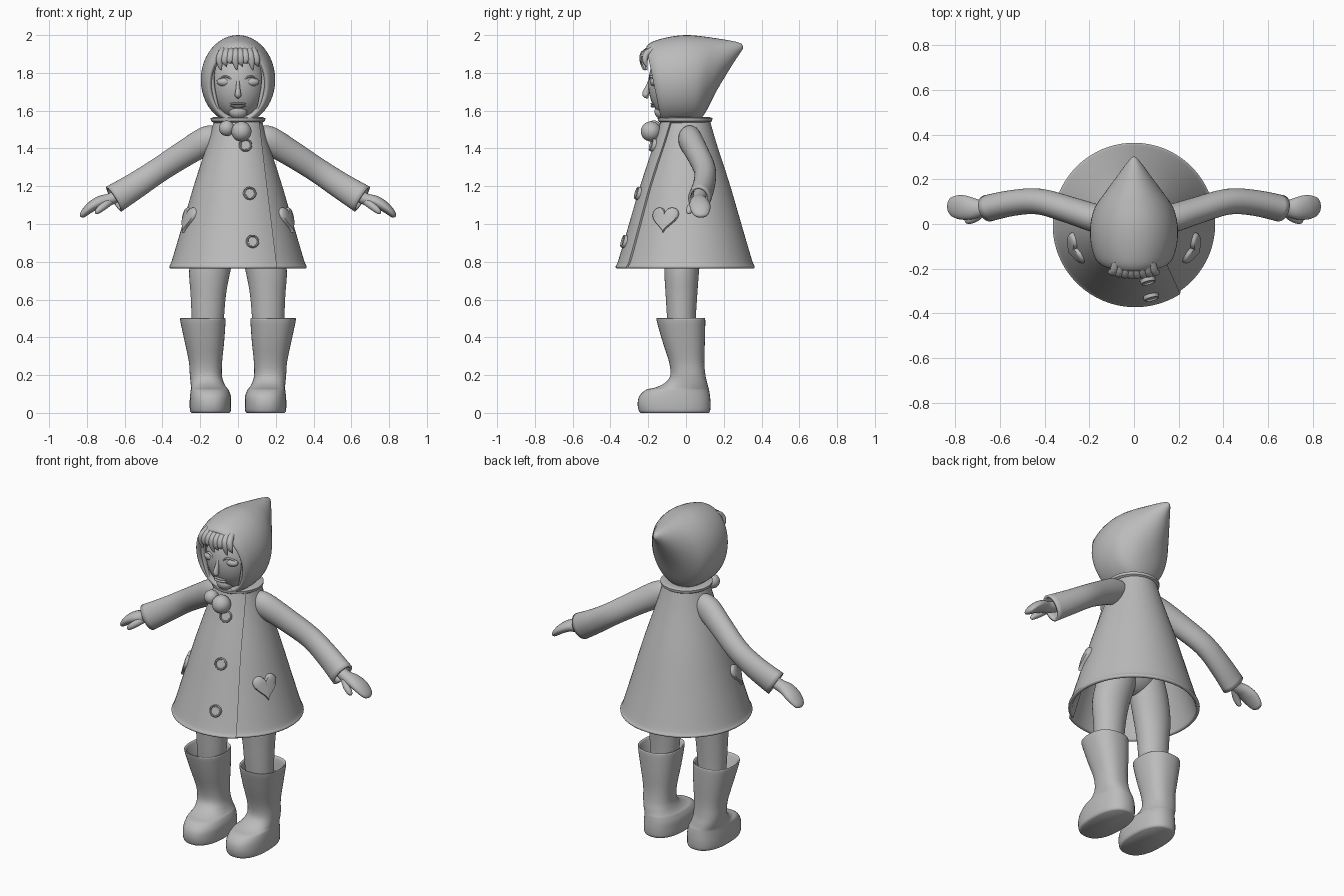
import bpy, bmesh, math
from mathutils import Vector, Matrix

grey = bpy.data.materials.new("plain grey")
grey.diffuse_color = (0.5, 0.5, 0.5, 1)


def finish(name, bm, mirror=False, solid=0):
    bmesh.ops.recalc_face_normals(bm, faces=bm.faces[:])
    me = bpy.data.meshes.new(name)
    bm.to_mesh(me)
    bm.free()
    me.materials.append(grey)
    ob = bpy.data.objects.new(name, me)
    bpy.context.collection.objects.link(ob)
    bpy.ops.object.select_all(action='DESELECT')
    ob.select_set(True)
    bpy.context.view_layer.objects.active = ob
    bpy.ops.object.shade_smooth_by_angle(angle=math.radians(45))
    if solid:
        ob.modifiers.new("thickness", 'SOLIDIFY').thickness = solid
    if mirror:
        m = ob.modifiers.new("mirror", 'MIRROR')
        m.use_mirror_merge = False
    return ob


def loft(name, rings, caps=(True, True), **kw):
    bm = bmesh.new()
    vs = [[bm.verts.new(p) for p in r] for r in rings]
    n = len(vs[0])
    for a, b in zip(vs, vs[1:]):
        for i in range(n):
            j = (i + 1) % n
            bm.faces.new((a[i], a[j], b[j], b[i]))
    if caps[0]:
        bm.faces.new(vs[0])
    if caps[1]:
        bm.faces.new(vs[-1])
    return finish(name, bm, **kw)


def spline(keys, steps=4):
    """Smooth curve through tuples of numbers."""
    out = []
    for i in range(len(keys) - 1):
        a, b, c, d = (keys[max(0, min(len(keys) - 1, i + k))] for k in (-1, 0, 1, 2))
        for s in range(steps):
            t = s / steps
            out.append([0.5 * (2 * q + (r - p) * t + (2 * p - 5 * q + 4 * r - w) * t * t
                               + (3 * q - p - 3 * r + w) * t ** 3)
                        for p, q, r, w in zip(a, b, c, d)])
    return out + [list(keys[-1])]


def ring(c, u, v, n=32, e=1.0):
    f = lambda x: math.copysign(abs(x) ** e, x)
    return [Vector(c) + Vector(u) * f(math.cos(2 * math.pi * i / n))
            + Vector(v) * f(math.sin(2 * math.pi * i / n)) for i in range(n)]


def tube(name, keys, n=24, caps=(True, True), **kw):
    """Keys are x, y, z, radius along y, radius across."""
    k = spline(keys)
    rings = []
    for i, p in enumerate(k):
        t = (Vector(k[min(i + 1, len(k) - 1)][:3]) - Vector(k[max(i - 1, 0)][:3])).normalized()
        side = Vector((0, 1, 0))
        side = (side - t * side.dot(t)).normalized()
        rings.append(ring(p[:3], side * p[3], t.cross(side) * p[4], n))
    return loft(name, rings, caps, **kw)


def stack(name, keys, e=1.0, **kw):
    """Keys are z, centre x, half width, front y, back y."""
    return loft(name, [ring((cx, (f + b) / 2, z), (w, 0, 0), (0, (b - f) / 2, 0), 40, e)
                       for z, cx, w, f, b in spline(keys)], **kw)


def ball(name, loc, scale, **kw):
    bm = bmesh.new()
    bmesh.ops.create_uvsphere(bm, u_segments=32, v_segments=20, radius=1,
                              matrix=Matrix.Translation(loc) @ Matrix.Diagonal((*scale, 1)))
    return finish(name, bm, **kw)


# Coat: hollow cone with an overlapping front edge
OUTER = [(.125, 1.555), (.14, 1.5), (.17, 1.4), (.235, 1.2), (.293, 1.0), (.34, .84),
         (.356, .79), (.364, .776), (.36, .766)]
INNER = [(.345, .766), (.332, .80), (.275, .99), (.218, 1.19), (.15, 1.38), (.115, 1.48)]


def coat_radius(z):
    for (r0, z0), (r1, z1) in zip(OUTER, OUTER[1:]):
        if z1 <= z <= z0:
            return r0 + (r1 - r0) * (z0 - z) / (z0 - z1)
    return .3


rings = []
for r, z in spline(OUTER + INNER, 3):
    seam = math.asin(min(.85, (.2 - .125 * (z - .77)) / r))
    pts = []
    for i in range(73):
        s = i / 72
        a = seam - 2 * math.pi * s
        rr = r + .012 * max(0, 1 - s / .35)
        pts.append(Vector((rr * math.sin(a), -rr * math.cos(a), z)))
    rings.append(pts)
loft("coat", rings)

# Collar
loft("collar", [ring((0, -.005, z + .01), (r, 0, 0), (0, r, 0), 48) for r, z in
                [(.10, 1.52), (.128, 1.525), (.143, 1.535), (.145, 1.55), (.13, 1.556), (.1, 1.55)]])
stack("neck", [(1.48, 0, .08, -.09, .08), (1.62, 0, .075, -.09, .07)])

# Buttons lying on the coat front
for x, z in [(.038, 1.415), (.06, 1.16), (.075, .905)]:
    r = coat_radius(z) + .006
    a = math.asin(x / r)
    nrm = Vector((math.sin(a), -math.cos(a), .3)).normalized()
    u = Vector((math.cos(a), math.sin(a), 0))
    v = nrm.cross(u)
    c = Vector((x, -r * math.cos(a), z))
    loft("button", [ring(c + nrm * h, u * q, v * q) for q, h in
                    [(.034, -.01), (.035, .014), (.032, .02), (.027, .02), (.024, .013), (.005, .013)]])

# Heart pockets wrapped on the coat sides
rings = []
for scale, lift in [(1, -.01), (1, .012), (.93, .018), (.5, .02), (.02, .02)]:
    pts = []
    for i in range(48):
        t = 2 * math.pi * i / 48
        h = .0046 * scale * 16 * math.sin(t) ** 3
        z = 1.032 + .0046 * scale * (13 * math.cos(t) - 5 * math.cos(2 * t)
                                     - 2 * math.cos(3 * t) - math.cos(4 * t))
        r = coat_radius(z) + lift
        a = -.4 + h / r
        pts.append(Vector((r * math.cos(a), r * math.sin(a), z)))
    rings.append(pts)
loft("pocket", rings, mirror=True)

# Sleeves and hands
tube("sleeve", [(.09, .02, 1.45, .03, .04), (.12, .02, 1.455, .055, .065), (.17, .025, 1.44, .063, .075),
                (.28, .06, 1.375, .06, .07), (.42, .10, 1.285, .058, .066), (.54, .095, 1.205, .058, .07),
                (.657, .07, 1.132, .06, .077)], 32, (True, False), mirror=True, solid=.014)
tube("hand", [(.60, .075, 1.165, .035, .03), (.68, .07, 1.13, .037, .032), (.73, .07, 1.117, .05, .032),
              (.775, .075, 1.092, .055, .028), (.81, .078, 1.062, .046, .021),
              (.826, .078, 1.043, .03, .014), (.83, .078, 1.036, .006, .004)], mirror=True)
tube("thumb", [(.68, .055, 1.12, .02, .022), (.71, .03, 1.095, .02, .02), (.735, .018, 1.075, .018, .017),
               (.75, .014, 1.06, .012, .011), (.755, .012, 1.055, .002, .002)], 16, mirror=True)

# Legs, hips and boots
stack("leg", [(.38, .165, .075, -.09, .05), (.5, .16, .085, -.1, .052), (.63, .157, .094, -.108, .06),
              (.76, .148, .11, -.115, .07), (.9, .115, .115, -.11, .085), (1.02, .08, .1, -.1, .09)], mirror=True)
ball("hips", (0, -.01, 1.02), (.18, .115, .16))
stack("boot", [(.42, .183, .09, -.11, .08), (.485, .186, .108, -.14, .088), (.498, .186, .114, -.15, .096),
               (.49, .186, .12, -.156, .102), (.38, .178, .105, -.125, .1), (.27, .172, .088, -.09, .097),
               (.2, .17, .085, -.083, .103), (.16, .163, .088, -.11, .112), (.135, .155, .094, -.16, .118),
               (.122, .15, .1, -.212, .122), (.09, .146, .108, -.246, .127), (.05, .146, .11, -.256, .13),
               (.012, .146, .108, -.25, .128), (0, .146, .1, -.24, .12)], .85, mirror=True)

# Pointed hood: keys are top y, bottom y, top z, bottom z, half width
HOOD = [(-.05, -.03, 1.93, 1.57, .155), (-.18, -.105, 1.92, 1.565, .14), (-.208, -.128, 1.928, 1.555, .147),
        (-.205, -.128, 1.945, 1.54, .162), (-.17, -.105, 1.968, 1.532, .181), (-.09, -.06, 1.99, 1.53, .195),
        (0, 0, 2.0, 1.532, .195), (.09, .06, 1.993, 1.545, .175), (.18, .1, 1.98, 1.585, .128),
        (.25, .165, 1.968, 1.71, .075), (.285, .25, 1.958, 1.85, .034), (.297, .29, 1.95, 1.91, .015),
        (.302, .301, 1.936, 1.928, .003)]
loft("hood", [ring((0, (a + b) / 2, (t + d) / 2), (w, 0, 0), (0, (a - b) / 2, (t - d) / 2), 48)
              for a, b, t, d, w in spline(HOOD)])

# Head and face
ball("head", (0, -.06, 1.74), (.143, .14, .19))
ball("chin", (0, -.125, 1.595), (.05, .042, .04))
tube("nose", [(0, -.19, 1.77, .006, .008), (0, -.2, 1.73, .012, .01), (0, -.212, 1.695, .018, .015),
              (0, -.212, 1.68, .015, .017), (0, -.2, 1.667, .004, .004)], 16)
for z, h in [(1.637, .007), (1.624, .008)]:
    ball("lip", (0, -.172, z), (.042, .016, h))
ball("eye", (.07, -.163, 1.752), (.042, .027, .024), mirror=True)
tube("eyelid", [(.026, -.188, 1.753, .004, .003), (.045, -.189, 1.774, .007, .005),
                (.075, -.182, 1.78, .007, .005), (.112, -.155, 1.755, .003, .003)], 12, mirror=True)

# Fringe and side locks of hair
for i in range(8):
    x = -.098 + .028 * i
    y = -.232 + 1.6 * x * x
    low = 1.815 + .018 * (i % 3)
    tube("fringe_lock", [(x * .8, y + .05, 1.925, .02, .018), (x * .9, y + .008, 1.90, .018, .021),
                         (x, y, 1.865, .014, .019), (x + .006, y + .006, low + .01, .007, .008),
                         (x + .01, y + .012, low, .002, .002)], 12)
tube("side_lock", [(.1, -.17, 1.9, .012, .014), (.133, -.15, 1.82, .016, .014), (.135, -.14, 1.74, .016, .012),
                   (.115, -.135, 1.64, .012, .009), (.09, -.13, 1.58, .004, .004)], 12, mirror=True)

# Pompoms tied under the chin
ball("pompom", (.018, -.186, 1.49), (.053, .053, .053))
ball("pompom", (-.06, -.17, 1.507), (.041, .041, .041))
